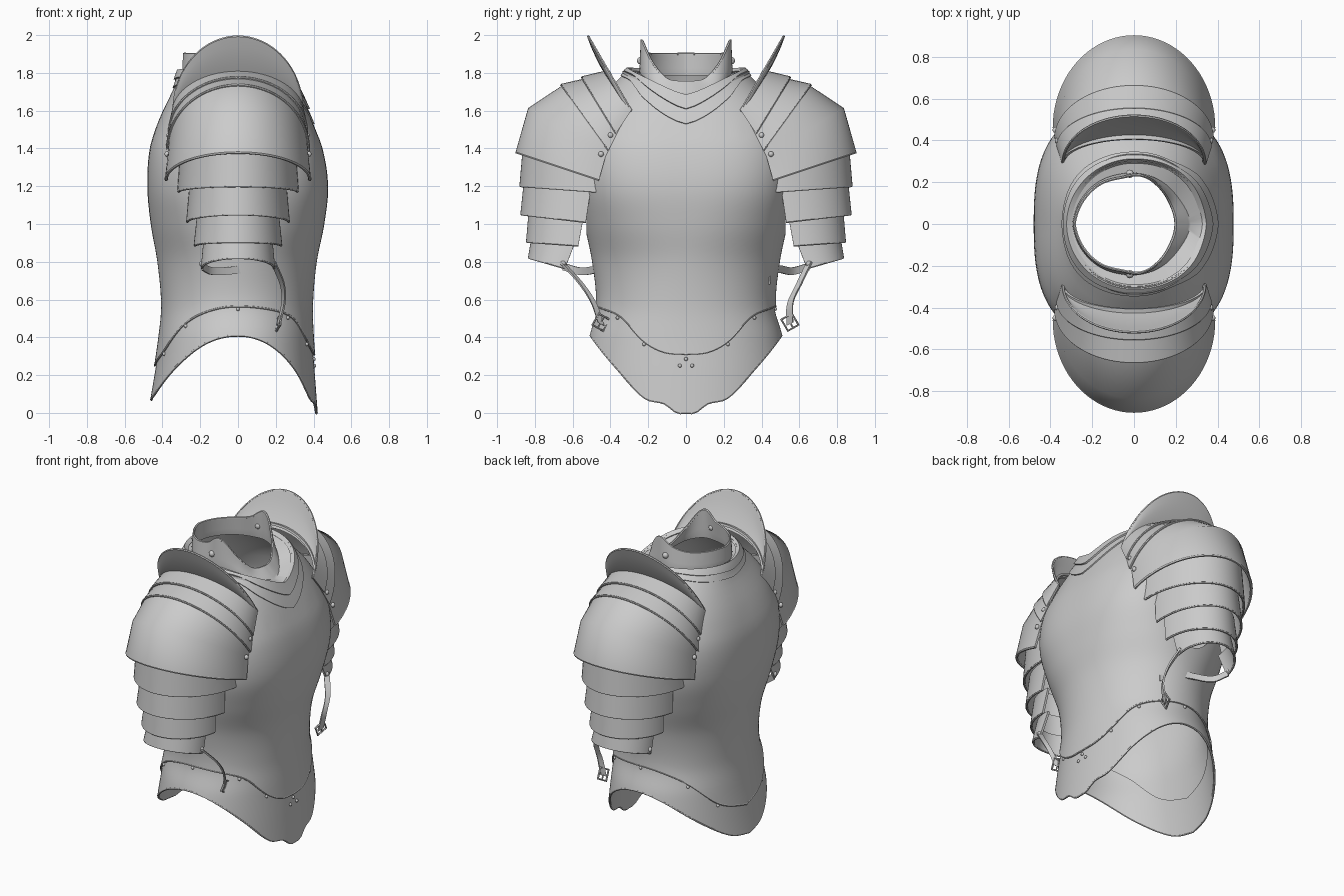
import bpy, bmesh
from math import sin, cos, pi, radians, copysign
from mathutils import Vector

if "Cube" in bpy.data.objects:
    bpy.data.objects.remove(bpy.data.objects["Cube"])


def table(rows, k):
    """Smooth interpolation of rows (key, values...) at key k."""
    k = min(max(k, rows[0][0]), rows[-1][0])
    i = 0
    while i < len(rows) - 2 and k > rows[i + 1][0]:
        i += 1
    a, b = rows[i], rows[i + 1]
    p, q = rows[max(i - 1, 0)], rows[min(i + 2, len(rows) - 1)]
    h = b[0] - a[0]
    t = (k - a[0]) / h
    out = []
    for j in range(1, len(a)):
        m0 = (b[j] - p[j]) / (b[0] - p[0]) * h
        m1 = (q[j] - a[j]) / (q[0] - a[0]) * h
        out.append((2*t**3 - 3*t*t + 1) * a[j] + (t**3 - 2*t*t + t) * m0
                   + (3*t*t - 2*t**3) * b[j] + (t**3 - t*t) * m1)
    return out


def loft(name, rows, closed=False, thick=0.012):
    """Sheet of metal through rows of points."""
    bm = bmesh.new()
    grid = [[bm.verts.new(p) for p in r] for r in rows]
    n = len(rows[0])
    for r0, r1 in zip(grid, grid[1:]):
        for j in range(n if closed else n - 1):
            k = (j + 1) % n
            bm.faces.new((r0[j], r0[k], r1[k], r1[j]))
    bmesh.ops.recalc_face_normals(bm, faces=bm.faces)
    me = bpy.data.meshes.new(name)
    bm.to_mesh(me)
    ob = bpy.data.objects.new(name, me)
    bpy.context.collection.objects.link(ob)
    mod = ob.modifiers.new("thickness", 'SOLIDIFY')
    mod.thickness, mod.offset = thick, 0
    return ob


def tube(name, pts, r, closed=False):
    cu = bpy.data.curves.new(name, 'CURVE')
    cu.dimensions, cu.bevel_depth, cu.bevel_resolution = '3D', r, 1
    sp = cu.splines.new('POLY')
    sp.points.add(len(pts) - 1)
    for p, q in zip(sp.points, pts):
        p.co = (*q, 1)
    sp.use_cyclic_u = closed
    ob = bpy.data.objects.new(name, cu)
    bpy.context.collection.objects.link(ob)


def rivet(p, r=0.01):
    bpy.ops.mesh.primitive_uv_sphere_add(segments=10, ring_count=6, radius=r, location=p)
    bpy.context.object.name = "rivet"


# Torso sections: z, front depth, back depth, half width, squareness
TORSO = [(0, .42, .475, .55, 2.1), (.2, .405, .44, .54, 2.1), (.4, .39, .41, .51, 2.1),
         (.57, .385, .395, .465, 2.05), (.8, .405, .415, .485, 2.0), (1, .445, .45, .525, 2.3),
         (1.2, .465, .468, .55, 2.7), (1.4, .435, .455, .545, 2.8), (1.55, .375, .405, .505, 2.6),
         (1.65, .33, .358, .45, 2.4), (1.72, .3, .325, .385, 2.2), (1.78, .28, .305, .325, 2),
         (1.84, .25, .28, .25, 2)]


def torso(a, z, off=0):
    f, b, w, n = table(TORSO, z)
    c, s = cos(a), sin(a)
    x = copysign(abs(c) ** (2 / n), c) * ((f if c > 0 else b) + off)
    y = copysign(abs(s) ** (2 / n), s) * (w + off)
    return Vector((x, y, z + (off * .7 if z > 1.5 else 0)))


def by_side(front, back):
    """Height around the torso, from front and back tables keyed by side distance."""
    return lambda a: table(front if cos(a) >= 0 else back, .52 * abs(sin(a)))[0]


hem = by_side([(0, 0), (.04, .002), (.1, .05), (.2, .08), (.35, .235), (.52, .41)],
              [(0, .07), (.15, .11), (.35, .25), (.52, .41)])
seam = by_side([(0, .31), (.1, .32), (.2, .37), (.36, .505), (.52, .565)],
               [(0, .25), (.2, .32), (.38, .47), (.52, .565)])
v_outer = by_side([(0, 1.52), (.1, 1.585), (.2, 1.645), (.4, 1.745), (.52, 1.775)],
                  [(0, 1.71), (.3, 1.74), (.52, 1.775)])
v_inner = by_side([(0, 1.595), (.1, 1.65), (.2, 1.695), (.4, 1.77), (.52, 1.795)],
                  [(0, 1.75), (.3, 1.77), (.52, 1.795)])
neck = by_side([(0, 1.67), (.15, 1.72), (.3, 1.76), (.52, 1.81)], [(0, 1.8), (.52, 1.81)])

N = 128
ANG = [2 * pi * i / N for i in range(N)]


def band(name, low, high, off, steps, thick=0.012):
    rows = []
    for i in range(steps + 1):
        t = i / steps
        rows.append([torso(a, low(a) * (1 - t) + high(a) * t, off) for a in ANG])
    return loft(name, rows, True, thick)


# Cuirass, skirt and neck plates
cuirass = band("cuirass", seam, neck, .006, 36)
band("skirt_plate", hem, lambda a: seam(a) + .04, -.004, 10)
band("gorget_plate", v_outer, neck, .012, 8)
band("gorget_trim", v_inner, neck, .02, 6)
tube("cuirass_hem", [torso(a, seam(a), .008) for a in ANG], .006, True)
tube("skirt_hem", [torso(a, hem(a), -.004) for a in ANG], .007, True)

# Arm openings
bpy.ops.mesh.primitive_cylinder_add(vertices=48, radius=1, depth=2, location=(0, 0, 1.25),
                                    rotation=(pi / 2, 0, 0))
cutter = bpy.context.object
cutter.name = "armhole_cutter"
cutter.scale = (.2, .31, 1)
cutter.hide_render = True
mod = cuirass.modifiers.new("armholes", 'BOOLEAN')
mod.object, mod.solver = cutter, 'EXACT'

# Collar with raised side wings: angle, bottom z, top z, bottom radius, top radius
COLLAR = [(0, 1.68, 1.75, .27, .2), (30, 1.71, 1.765, .245, .2), (55, 1.76, 1.85, .24, .215),
          (82, 1.79, 1.97, .24, .235), (105, 1.79, 1.92, .245, .23), (130, 1.79, 1.9, .26, .25),
          (180, 1.79, 1.9, .29, .285)]
rows = [[torso(a, neck(a) - .02, .022) for a in ANG]]
for i in range(7):
    t = i / 6
    row = []
    for a in ANG:
        d = a * 180 / pi
        zb, zt, rb, rt = table(COLLAR, min(d, 360 - d))
        r = rb + (rt - rb) * t
        row.append((r * cos(a), r * sin(a), zb + (zt - zb) * t))
    rows.append(row)
loft("collar", rows, True)
tube("collar_rim", rows[-1], .007, True)

# Rivets on the waist seam
for d in (24, 48, 90, 132, 156):
    for s in (1, -1):
        a = radians(d * s)
        rivet(torso(a, seam(a) - .015, .004))
for d, z in ((0, .285), (3, .25), (-3, .25)):
    rivet(torso(radians(d), z, .004))


def arch(side, ay, az, ey, ez, w, n=40):
    """Arch over the arm from the crown (ay, az) to both ends (ey, ez) at x = +-w."""
    pts = []
    for i in range(n + 1):
        a = -pi / 2 + pi * i / n
        b = 1 - cos(a)
        pts.append(Vector((sin(a) * w, side * (ay + (ey - ay) * b), az + (ez - az) * b)))
    return pts


# Each plate: arches (crown y, crown z, end y, end z, half width), top to bottom
PLATES = {
    "shoulder_plate_1": [(.405, 1.81, .29, 1.6, .34), (.55, 1.775, .37, 1.48, .365)],
    "shoulder_plate_2": [(.53, 1.765, .35, 1.51, .35), (.66, 1.735, .41, 1.39, .375)],
    "shoulder_plate_main": [(.64, 1.735, .39, 1.43, .36), (.83, 1.61, .425, 1.36, .365),
                            (.895, 1.38, .46, 1.235, .38)],
    "arm_plate_1": [(.855, 1.43, .46, 1.38, .3), (.875, 1.2, .46, 1.17, .315)],
    "arm_plate_2": [(.85, 1.24, .5, 1.21, .25), (.87, 1.05, .53, 1.01, .268)],
    "arm_plate_3": [(.825, 1.08, .54, 1.05, .21), (.84, .905, .57, .885, .228)],
    "arm_plate_4": [(.81, .94, .58, .92, .175), (.83, .82, .64, .765, .19)],
}


def strap(name, pts, wide, width=.04):
    """Ribbon through a few points, widened along a direction."""
    keyed = [(i, *p) for i, p in enumerate(pts)]
    mid = [Vector(table(keyed, (len(pts) - 1) * i / 16)) for i in range(17)]
    d = Vector(wide).normalized() * width / 2
    loft(name, [[p - d, p + d] for p in mid], thick=.01)


for s, label in ((-1, "right"), (1, "left")):
    for name, secs in PLATES.items():
        loft(f"{label}_{name}", [arch(s, *q) for q in secs], thick=.014)
        tube(f"{label}_{name}_rim", arch(s, *secs[-1]), .009 if "main" in name else .006)
    # Upright, slightly cupped neck guard on the shoulder
    top = arch(s, .517, 1.992, .29, 1.6, .34)
    base = arch(s, .415, 1.78, .29, 1.595, .335)
    cup = [Vector((0, s * .03 * (t / 4) * (1 - t / 4), 0)) for t in range(5)]
    loft(f"{label}_neck_guard",
         [[p.lerp(q, t / 4) + cup[t] for p, q in zip(base, top)] for t in range(5)])
    tube(f"{label}_neck_guard_rim", top, .007)
    # Shoulder, collar and strap rivets
    for x in (1, -1):
        rivet((x * .365, s * .4, 1.47), .015)
        rivet((x * .375, s * .45, 1.37), .015)
        rivet((x * .19, s * .65, .79), .016)
    rivet((-.02, s * .24, 1.865), .02)
    # Arm straps and buckle
    ey, ez = (.43, .79) if s < 0 else (.44, .7)
    strap(f"{label}_arm_strap", [(-.19, s * .65, .775), (-.13, s * .56, .75), (.02, s * .48, .76),
                                 (.17, s * ey, ez)], (0, 0, 1))
    by = .45 if s < 0 else .55
    strap(f"{label}_hanging_strap", [(.19, s * .65, .79), (.235, s * (.35 + by * .45), .68),
                                     (.24, s * (.2 + by * .64), .58), (.215, s * by, .47)],
          (.4, s * .8, .4))
    c = Vector((.217, s * by, .48))
    u, v = Vector((.3, s * .8, .45)) * .035, Vector((.1, s * -.5, .85)) * .035
    tube(f"{label}_buckle", [c - u - v, c + u - v, c + u + v, c - u + v], .007, True)
    tube(f"{label}_buckle_pin", [c - v, c + v], .005)

# Bake thickness and openings, then smooth with sharp plate edges
bpy.ops.object.select_all(action='SELECT')
cutter.select_set(False)
bpy.context.view_layer.objects.active = cuirass
bpy.ops.object.convert(target='MESH')
bpy.data.objects.remove(cutter)
bpy.ops.object.shade_smooth_by_angle(angle=radians(42))
